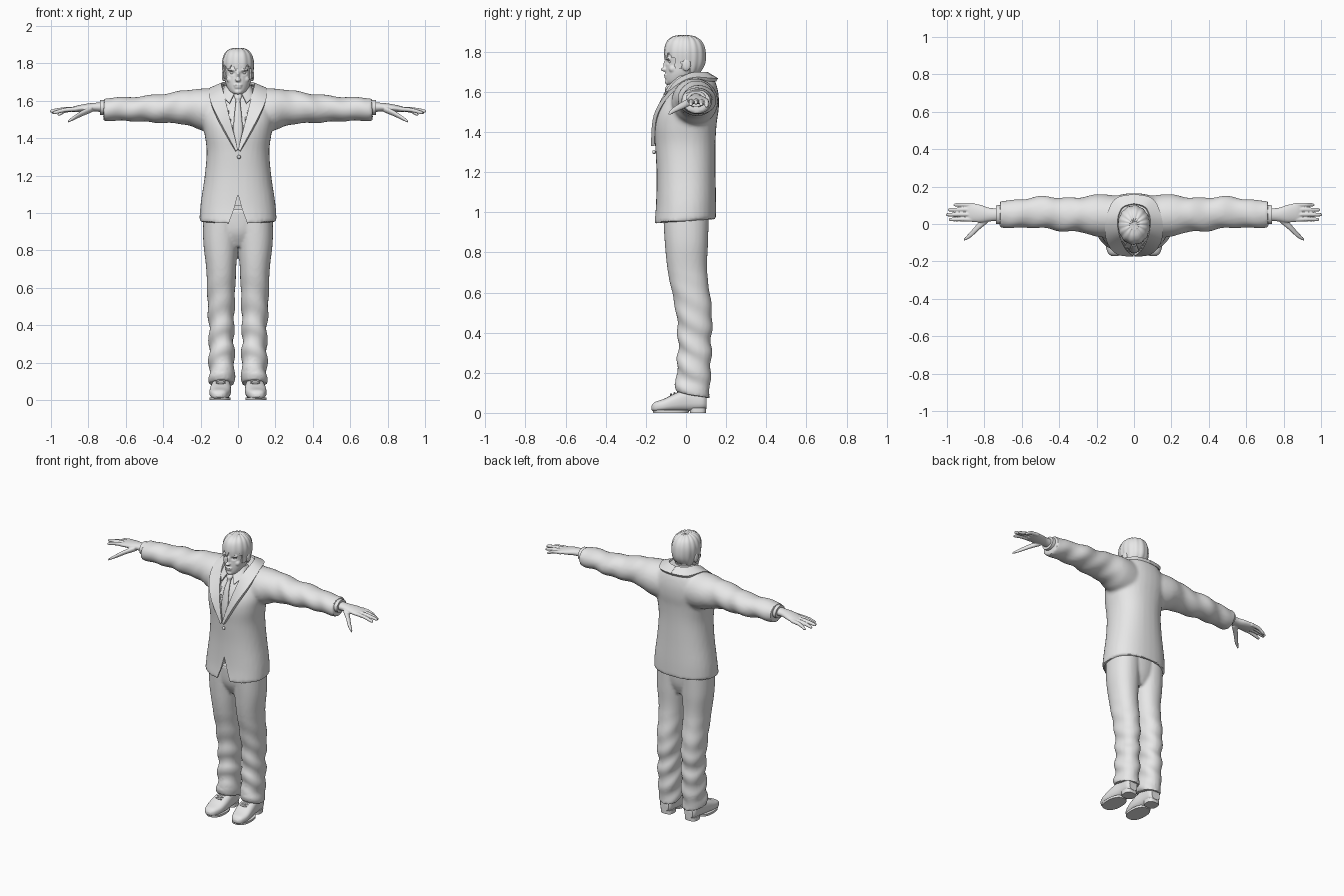
import bpy, bmesh, math
from mathutils import Matrix, Vector

if "Cube" in bpy.data.objects:
    bpy.data.objects.remove(bpy.data.objects["Cube"])

grey = bpy.data.materials.new("plain grey")
grey.use_nodes = True
grey.diffuse_color = (0.8, 0.8, 0.8, 1)
grey.node_tree.nodes["Principled BSDF"].inputs["Base Color"].default_value = (0.8, 0.8, 0.8, 1)


def finish(name, bm):
    bmesh.ops.recalc_face_normals(bm, faces=bm.faces)
    mesh = bpy.data.meshes.new(name)
    bm.to_mesh(mesh)
    bm.free()
    mesh.materials.append(grey)
    obj = bpy.data.objects.new(name, mesh)
    bpy.context.collection.objects.link(obj)
    return obj


def spline(points, steps=6):
    """Smooth curve through rows of numbers."""
    rows = [points[0], *points, points[-1]]
    out = []
    for a, b, c, d in zip(rows, rows[1:], rows[2:], rows[3:]):
        for i in range(steps):
            t = i / steps
            out.append([(2*q + (r-p)*t + (2*p - 5*q + 4*r - s)*t*t + (3*q - p - 3*r + s)*t**3) / 2
                        for p, q, r, s in zip(a, b, c, d)])
    return out + [list(points[-1])]


def loft(name, axis, rings, sides=32, power=1.0, lean=0.0):
    """Skin rings of (position, centre u, centre v, radius u, radius v)."""
    bm = bmesh.new()
    k = "xyz".index(axis)
    iu, iv = [i for i in range(3) if i != k]
    loops = []
    for t, u, v, ru, rv in spline(rings):
        loop = []
        for i in range(sides):
            a = math.tau * i / sides
            c, s = math.cos(a), math.sin(a)
            co = Vector()
            co[iu] = u + ru * math.copysign(abs(c)**power, c)
            co[iv] = v + rv * math.copysign(abs(s)**power, s)
            co[k] = t + lean * co[iv]
            loop.append(bm.verts.new(co))
        loops.append(loop)
    for a, b in zip(loops, loops[1:]):
        for i in range(sides):
            j = (i + 1) % sides
            bm.faces.new((a[i], a[j], b[j], b[i]))
    bm.faces.new(loops[0])
    bm.faces.new(loops[-1])
    return finish(name, bm)


def ball(name, centre, radii):
    bm = bmesh.new()
    bmesh.ops.create_uvsphere(bm, u_segments=20, v_segments=12, radius=1,
                              matrix=Matrix.Translation(centre) @ Matrix.Diagonal((*radii, 1)))
    return finish(name, bm)


def modify(obj, kind, **settings):
    mod = obj.modifiers.new(kind, kind)
    for key, value in settings.items():
        setattr(mod, key, value)
    graph = bpy.context.evaluated_depsgraph_get()
    mesh = bpy.data.meshes.new_from_object(obj.evaluated_get(graph))
    obj.modifiers.clear()
    obj.data = mesh
    return obj


def mirror(obj):
    return modify(obj, "MIRROR", use_mirror_merge=True, merge_threshold=0.0005)


def fuse(name, parts, voxel, rounds):
    """Melt several solids into one smooth skin."""
    bm = bmesh.new()
    for part in parts:
        bm.from_mesh(part.data)
        bpy.data.objects.remove(part)
    obj = finish(name, bm)
    modify(obj, "REMESH", mode='VOXEL', voxel_size=voxel)
    return modify(obj, "SMOOTH", factor=0.5, iterations=rounds)


def cut(obj, cutter):
    cutter.hide_render = True
    modify(obj, "BOOLEAN", operation='DIFFERENCE', solver='EXACT', object=cutter)
    bpy.data.objects.remove(cutter)


def reshape(obj, rule):
    for v in obj.data.vertices:
        v.co += Vector(rule(v.co, v.normal))


# Jacket: body and sleeves in one skin
body = loft("body", "z", [
    (.955, 0, -.005, .207, .155), (1.05, 0, 0, .2, .15), (1.2, 0, 0, .178, .147),
    (1.33, 0, -.003, .168, .15), (1.43, 0, -.003, .18, .156), (1.5, 0, .007, .19, .156),
    (1.56, 0, .022, .185, .142), (1.61, 0, .036, .165, .12), (1.65, 0, .042, .135, .1),
    (1.685, 0, .045, .09, .07)], power=.88, lean=.07)
sleeves = mirror(loft("sleeves", "x", [
    (.08, .04, 1.545, .11, .125), (.19, .045, 1.553, .115, .113), (.28, .05, 1.565, .094, .092),
    (.38, .05, 1.56, .09, .08), (.5, .064, 1.557, .085, .07), (.6, .055, 1.556, .077, .063),
    (.66, .053, 1.555, .074, .064), (.72, .053, 1.555, .073, .06)]))
jacket = fuse("jacket", [body, sleeves], .011, 4)


def jacket_folds(co, n):
    x, y, z = co
    if y < 0 and z > 1.33 and abs(x) < (z - 1.33) * .28:
        return (0, .02, 0)
    reach = min(max(abs(x) - .2, 0) * 10, 1)
    return n * (.003 * reach * math.sin(45 * abs(x) + 30 * z + 12 * y))


reshape(jacket, jacket_folds)

# Hollow hem and the front vent
cut(jacket, loft("hem_cutter", "z", [(.85, 0, -.003, .192, .141), (.96, 0, -.003, .192, .141),
                                     (1.04, 0, 0, .185, .135)], power=.88))
bm = bmesh.new()
near = [bm.verts.new((x, -.3, z)) for x, z in ((0, 1.1), (.022, 1.02), (.055, .93), (-.055, .93), (-.022, 1.02))]
flap = bm.faces.new(near)
moved = bmesh.ops.extrude_face_region(bm, geom=[flap])["geom"]
bmesh.ops.translate(bm, verts=[g for g in moved if isinstance(g, bmesh.types.BMVert)], vec=(0, .19, 0))
cut(jacket, finish("vent_cutter", bm))


# Ribbons that join two edge curves
def ribbon(name, inner, outer, thickness, across=5):
    bm = bmesh.new()
    grid = []
    for a, b in zip(spline(inner), spline(outer)):
        a, b = Vector(a), Vector(b)
        grid.append([bm.verts.new(a.lerp(b, i / across)) for i in range(across + 1)])
    for p, q in zip(grid, grid[1:]):
        for i in range(across):
            bm.faces.new((p[i], p[i + 1], q[i + 1], q[i]))
    obj = finish(name, bm)
    return mirror(modify(obj, "SOLIDIFY", thickness=thickness, offset=0))


ribbon("collar_and_lapels",
       [(0, .105, 1.69), (.06, .085, 1.692), (.085, .02, 1.685), (.075, -.06, 1.635),
        (.045, -.13, 1.5), (.002, -.165, 1.34)],
       [(0, .155, 1.66), (.1, .13, 1.66), (.148, .02, 1.66), (.145, -.085, 1.59),
        (.095, -.153, 1.48), (.012, -.166, 1.33)], .018)
ribbon("shirt_collar", [(.068, .02, 1.685), (.055, -.035, 1.675), (.012, -.07, 1.65)],
       [(.082, .02, 1.65), (.08, -.06, 1.625), (.045, -.11, 1.585)], .008)
loft("necktie", "z", [(1.34, 0, -.148, .008, .01), (1.44, 0, -.143, .024, .01), (1.54, 0, -.122, .018, .012),
                      (1.595, 0, -.095, .012, .012), (1.62, 0, -.087, .021, .017), (1.645, 0, -.07, .02, .013)])
ball("jacket_button", (.005, -.16, 1.3), (.01, .008, .01))

# Trousers: hips and two legs
legs = mirror(loft("legs", "z", [
    (.09, .088, .033, .068, .085), (.12, .088, .031, .071, .088), (.16, .086, .035, .066, .084),
    (.22, .088, .04, .069, .085), (.35, .088, .043, .066, .083), (.5, .09, .04, .072, .09),
    (.7, .09, .008, .08, .098), (.85, .093, .002, .093, .108), (1.02, .09, 0, .095, .115)], power=.92))
hips = loft("hips", "z", [(.82, 0, .005, .08, .07), (.9, 0, 0, .15, .105), (1.02, 0, 0, .17, .115)])
trousers = fuse("trousers", [legs, hips], .009, 3)


def trouser_folds(co, n):
    x, y, z = co
    tilt = -.28 * (y - .03) * max(0, 1 - z / .3)
    low = max(0, 1 - abs(z - .3) / .4)
    return n * (.006 * low * math.sin(50 * z + 28 * y + 20 * abs(x))) + Vector((0, 0, tilt))


reshape(trousers, trouser_folds)

# Shoes with heels and laces
shoe = loft("shoes", "y", [
    (-.172, .102, .026, .016, .01), (-.155, .101, .03, .038, .024), (-.11, .098, .038, .054, .032),
    (-.05, .093, .053, .056, .046), (.02, .09, .065, .048, .056), (.08, .09, .062, .044, .048),
    (.102, .09, .055, .03, .034)], power=.75)
reshape(shoe, lambda co, n: (0, 0, max(0, .008 - co.z)))
mirror(shoe)
mirror(loft("soles", "z", [(0, .096, -.075, .056, .088), (.014, .096, -.075, .057, .09)], power=.85))
mirror(loft("heels", "z", [(0, .09, .06, .042, .04), (.025, .09, .06, .043, .041)], power=.7))
for i in range(3):
    mirror(ball("lace_%d" % (i + 1), (.092, -.075 + .018 * i, .092 + .006 * i), (.026, .005, .006)))
mirror(loft("ankles", "z", [(.06, .09, .035, .042, .055), (.2, .088, .035, .045, .06)]))

# Shirt cuffs and hands
mirror(loft("shirt_cuffs", "x", [(.68, .05, 1.563, .052, .043), (.738, .05, 1.565, .05, .04)]))
parts = [loft("palm", "x", [
    (.71, .05, 1.566, .034, .028), (.77, .05, 1.566, .036, .023), (.82, .055, 1.562, .047, .021),
    (.87, .062, 1.556, .05, .016), (.895, .063, 1.553, .046, .01)])]
for i, tip in enumerate((.99, 1.005, .995, .965)):
    y = .024 + .026 * i
    drop = .008 * abs(i - 1)
    parts.append(loft("finger", "x", [
        (.86, y, 1.556, .012, .012), (.92, y + .001, 1.556 - drop / 2, .011, .0115),
        (tip - .012, y, 1.546 - drop, .0095, .0095), (tip, y, 1.543 - drop, .004, .004)], sides=14))
parts.append(loft("thumb", "x", [
    (.78, .03, 1.557, .022, .018), (.83, -.012, 1.535, .021, .016),
    (.875, -.058, 1.51, .016, .012), (.908, -.083, 1.49, .007, .007)], sides=16))
mirror(fuse("hands", parts, .004, 2))

# Head: skull with nose, brow, lips, chin and ears
loft("neck", "z", [(1.55, 0, .03, .075, .07), (1.63, 0, .015, .058, .058), (1.7, 0, .015, .056, .062)])
skull = [
    (1.634, 0, -.06, .022, .032), (1.65, 0, -.042, .046, .058), (1.69, 0, -.022, .065, .08),
    (1.74, 0, -.006, .073, .094), (1.8, 0, -.006, .078, .096), (1.845, 0, -.008, .066, .082),
    (1.87, 0, -.01, .042, .052), (1.878, 0, -.01, .012, .015)]
parts = [loft("skull", "z", skull),
         ball("nose_tip", (0, -.107, 1.712), (.015, .019, .011)),
         ball("nose_bridge", (0, -.098, 1.735), (.009, .015, .03)),
         ball("upper_lip", (0, -.098, 1.684), (.024, .013, .006)),
         ball("lower_lip", (0, -.096, 1.672), (.021, .013, .006)),
         ball("chin", (0, -.087, 1.648), (.022, .018, .014))]
for side in (-1, 1):
    parts += [ball("brow", (side * .03, -.089, 1.766), (.026, .012, .007)),
              ball("cheek", (side * .042, -.066, 1.715), (.02, .02, .02)),
              ball("ear", (side * .077, .002, 1.735), (.01, .022, .032))]
head = fuse("head", parts, .0045, 2)


def eye_sockets(co, n):
    d = math.hypot((abs(co.x) - .031) / .02, (co.z - 1.749) / .013)
    return (0, .011 * max(0, 1 - d) if co.y < 0 else 0, 0)


reshape(head, eye_sockets)
mirror(ball("eyes", (.031, -.076, 1.749), (.013, .011, .007)))

# Hair: a shell around the skull with a ragged fringe
hair = loft("hair", "z", [(z + .002, x, y, rx + .005, ry + .005) for z, x, y, rx, ry in skull], sides=96)
bm = bmesh.new()
bm.from_mesh(hair.data)


def hairline(co):
    if co.y < -.055:
        return 1.778 + .012 * math.sin(150 * co.x)
    if co.y < -.022:
        return 1.715
    return 1.755 if co.y < .02 else 1.69


bald = [f for f in bm.faces if f.calc_center_median().z < hairline(f.calc_center_median())]
bmesh.ops.delete(bm, geom=bald, context='FACES')
bm.to_mesh(hair.data)
bm.free()
reshape(hair, lambda co, n: n * (.0015 * math.sin(14 * math.atan2(co.y, co.x))))
modify(hair, "SOLIDIFY", thickness=.009, offset=-.5)

# Smooth shading with crisp edges
for obj in bpy.context.collection.objects:
    if obj.type == 'MESH':
        obj.select_set(True)
        bpy.context.view_layer.objects.active = obj
bpy.ops.object.shade_smooth_by_angle(angle=math.radians(40))
